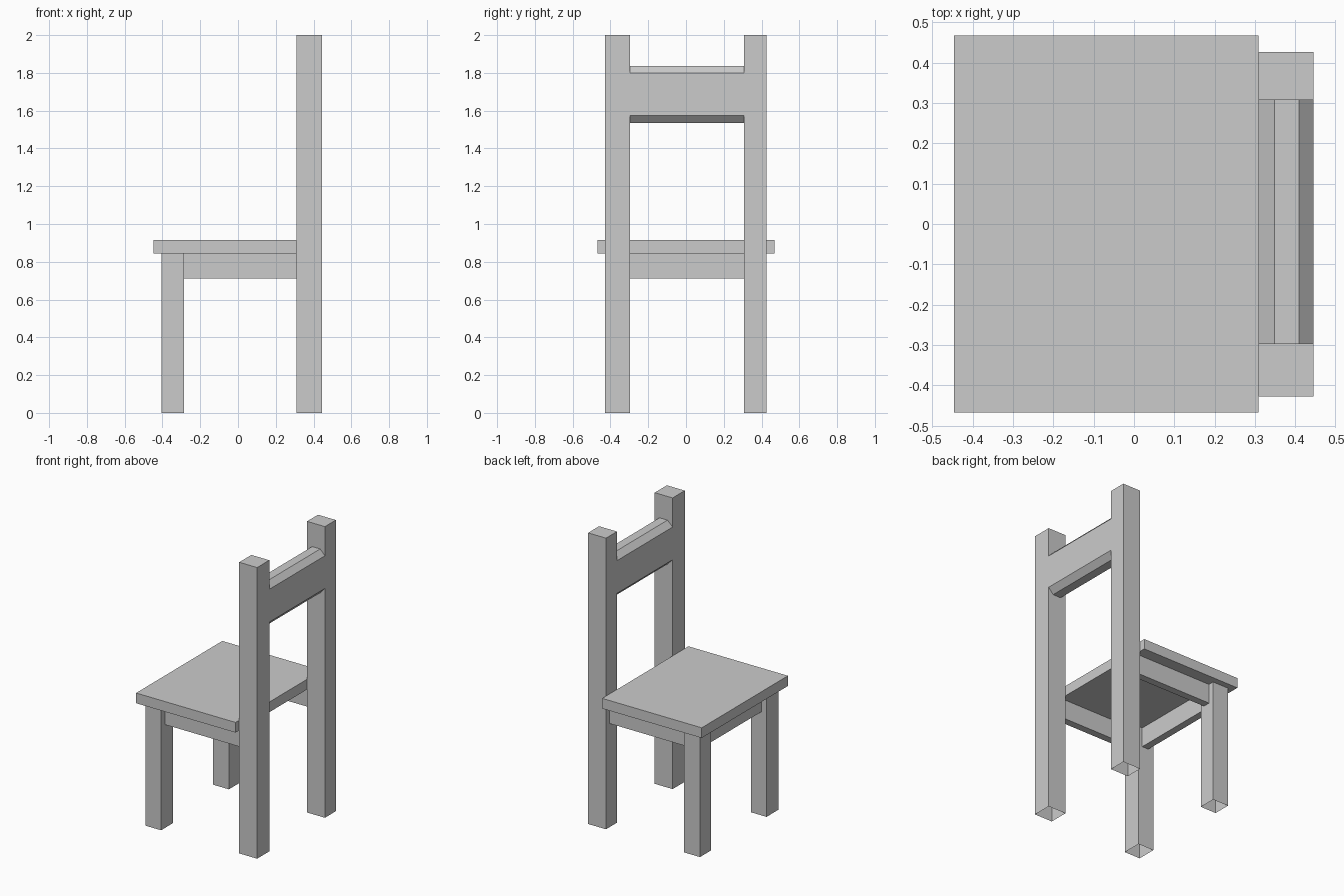
import bpy, bmesh

if "Cube" in bpy.data.objects:
    bpy.data.objects.remove(bpy.data.objects["Cube"])


def make_object(name, bm):
    bmesh.ops.recalc_face_normals(bm, faces=bm.faces[:])
    mesh = bpy.data.meshes.new(name)
    bm.to_mesh(mesh)
    bm.free()
    obj = bpy.data.objects.new(name, mesh)
    bpy.context.collection.objects.link(obj)
    return obj


def box(name, x, y, z, open_bottom=False):
    """Box from (min, max) ranges, optionally without its bottom face."""
    bm = bmesh.new()
    bmesh.ops.create_cube(bm, size=1)
    for v in bm.verts:
        for i, (lo, hi) in enumerate((x, y, z)):
            v.co[i] = hi if v.co[i] > 0 else lo
    bmesh.ops.recalc_face_normals(bm, faces=bm.faces[:])
    if open_bottom:
        bottom = [f for f in bm.faces if f.normal.z < -0.9]
        bmesh.ops.delete(bm, geom=bottom, context='FACES_ONLY')
    return make_object(name, bm)


SEAT_LOW, SEAT_TOP = 0.845, 0.915
BACK_X, FRONT_X = (0.309, 0.445), (-0.405, -0.285)
SIDES = {"left": (-0.428, -0.296), "right": (0.308, 0.427)}
APRON_LOW, INSET, THICK = 0.711, 0.04, 0.05

# Seat board
box("seat", (-0.447, 0.309), (-0.468, 0.468), (SEAT_LOW, SEAT_TOP))

# Hollow-bottomed legs, and side aprons set in from the leg faces
for side, y in SIDES.items():
    box(f"back_post_{side}", BACK_X, y, (0, 2), True)
    box(f"front_leg_{side}", FRONT_X, y, (0, SEAT_LOW), True)
    if side == "left":
        apron_y = (y[0] + INSET, y[0] + INSET + THICK)
    else:
        apron_y = (y[1] - INSET - THICK, y[1] - INSET)
    box(f"side_apron_{side}", (FRONT_X[1], BACK_X[0]), apron_y, (APRON_LOW, SEAT_LOW))

# Front apron between the front legs
inner = (SIDES["left"][1], SIDES["right"][0])
front = FRONT_X[0] + INSET
box("front_apron", (front, front + THICK), inner, (APRON_LOW, SEAT_LOW))

# Chamfered back rail, flush with the posts
profile = [(0.309, 1.575), (0.348, 1.535), (0.409, 1.535), (0.445, 1.575),
           (0.445, 1.80), (0.409, 1.837), (0.348, 1.837), (0.309, 1.80)]
bm = bmesh.new()
rings = [[bm.verts.new((px, y, pz)) for px, pz in profile] for y in inner]
for i in range(len(profile)):
    j = (i + 1) % len(profile)
    bm.faces.new((rings[0][i], rings[0][j], rings[1][j], rings[1][i]))
make_object("back_rail", bm)
